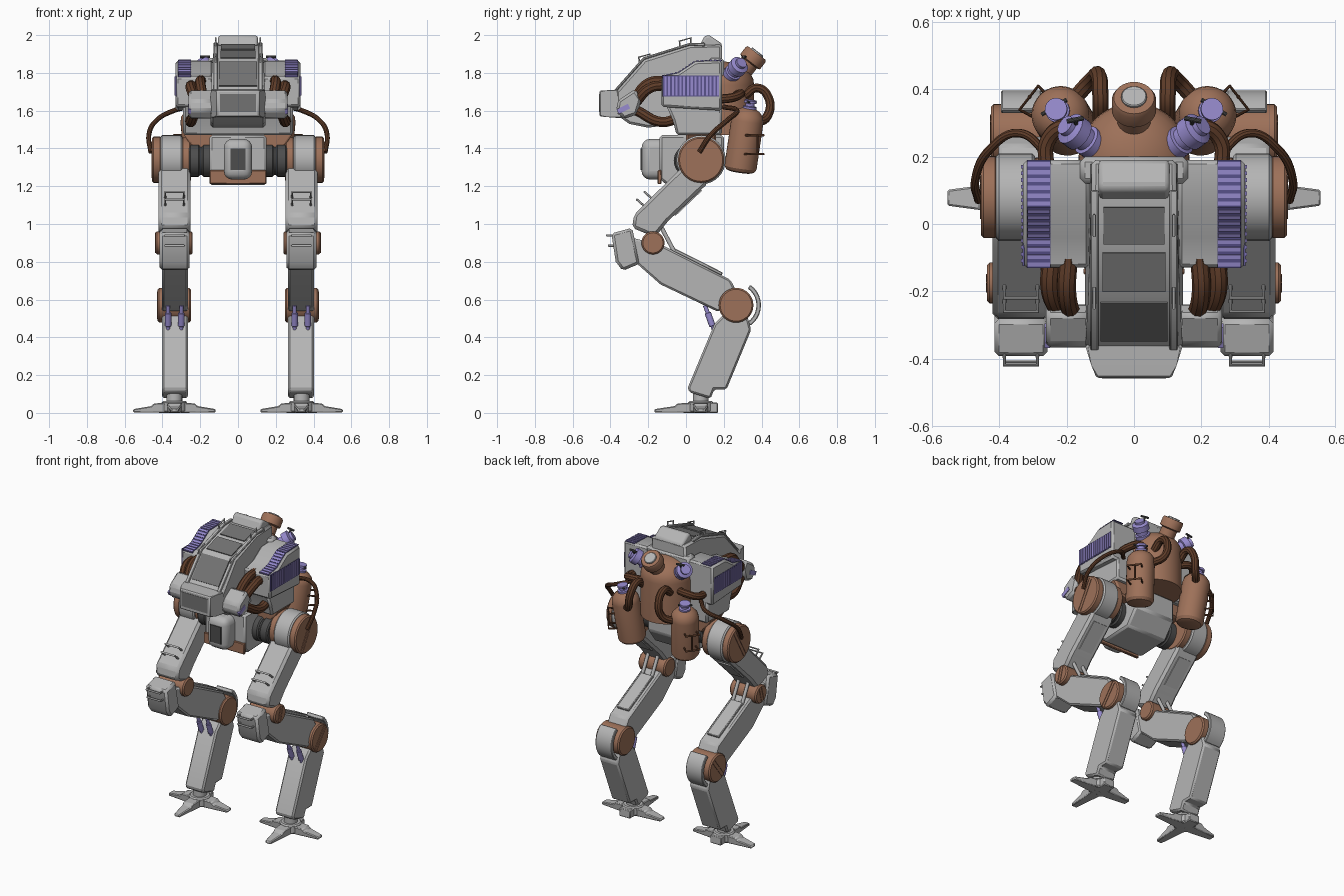
import bpy, bmesh, math
from mathutils import Vector, Matrix

if "Cube" in bpy.data.objects:
    bpy.data.objects.remove(bpy.data.objects["Cube"])

def mat(name, r, g, b):
    m = bpy.data.materials.new(name)
    m.diffuse_color = (r, g, b, 1)
    m.use_nodes = True
    m.node_tree.nodes["Principled BSDF"].inputs["Base Color"].default_value = m.diffuse_color
    return m

GRAY = mat("armour gray", .46, .46, .46)
MID = mat("panel gray", .17, .17, .17)
DARK = mat("dark steel", .075, .075, .075)
BROWN = mat("copper brown", .34, .165, .10)
HOSE = mat("hose brown", .115, .046, .022)
LILAC = mat("lilac", .31, .26, .62)
VENT = mat("vent violet", .10, .085, .26)

def finish(name, me, m, mirror, bevel=0, seg=1):
    """Shade by angle, bevel and mirror across x = 0."""
    me.materials.clear()
    me.materials.append(m)
    for p in me.polygons:
        p.use_smooth = True
    me.set_sharp_from_angle(angle=math.radians(32))
    ob = bpy.data.objects.new(name, me)
    bpy.context.collection.objects.link(ob)
    if bevel:
        b = ob.modifiers.new("bevel", 'BEVEL')
        b.width, b.segments, b.limit_method, b.angle_limit = bevel, seg, 'ANGLE', math.radians(35)
    if mirror:
        ob.modifiers.new("mirror", 'MIRROR').use_clip = False
    return ob

def to_mesh(name, bm):
    bmesh.ops.recalc_face_normals(bm, faces=bm.faces)
    me = bpy.data.meshes.new(name)
    bm.to_mesh(me)
    bm.free()
    return me

def prism(name, pts, x0, x1, m, mirror=True, bevel=.008, seg=1, taper=None, mtx=None):
    """Side profile (y, z) extruded in x; taper(y, z) scales the width."""
    bm = bmesh.new()
    c, rings = (x0 + x1) / 2, []
    for x in (x0, x1):
        rings.append([bm.verts.new((c + (x - c) * (taper(y, z) if taper else 1), y, z)) for y, z in pts])
    n = len(pts)
    bm.faces.new(rings[0])
    bm.faces.new(rings[1])
    for i in range(n):
        j = (i + 1) % n
        bm.faces.new((rings[0][i], rings[0][j], rings[1][j], rings[1][i]))
    if mtx:
        bm.transform(mtx)
    return finish(name, to_mesh(name, bm), m, mirror, bevel, seg)

def box(name, x0, x1, y0, y1, z0, z1, m, mirror=True, bevel=.008, seg=1):
    return prism(name, [(y0, z0), (y1, z0), (y1, z1), (y0, z1)], x0, x1, m, mirror, bevel, seg)

def plate(name, a, b, x0, x1, t, m, mirror=False, bevel=0):
    """Thin plate lying on the side-view line a-b, thickened to its left."""
    a, b = Vector(a), Vector(b)
    d = (b - a).normalized()
    n = Vector((-d.y, d.x)) * t
    return prism(name, [a - n * .5, b - n * .5, b + n, a + n], x0, x1, m, mirror, bevel)

def lathe(name, p0, p1, prof, m, mirror=True, n=32):
    """Turned part: (radius, fraction along p0-p1)."""
    p0, p1 = Vector(p0), Vector(p1)
    q = (p1 - p0).to_track_quat('Z', 'Y')
    L = (p1 - p0).length
    bm = bmesh.new()
    rings = [[bm.verts.new(p0 + q @ Vector((r * math.cos(2 * math.pi * i / n), r * math.sin(2 * math.pi * i / n), t * L)))
              for i in range(n)] for r, t in prof]
    for A, B in zip(rings, rings[1:]):
        for i in range(n):
            bm.faces.new((A[i], A[(i + 1) % n], B[(i + 1) % n], B[i]))
    bm.faces.new(rings[0])
    bm.faces.new(rings[-1])
    return finish(name, to_mesh(name, bm), m, mirror)

def cyl(name, p0, p1, r, m, mirror=True, n=32, c=.008):
    k = c / (Vector(p1) - Vector(p0)).length
    return lathe(name, p0, p1, [(r - c, 0), (r, k), (r, 1 - k), (r - c, 1)], m, mirror, n)

def tube(name, pts, r, m, mirror=True, smooth=True):
    cu = bpy.data.curves.new(name, 'CURVE')
    cu.dimensions, cu.bevel_depth, cu.bevel_resolution, cu.use_fill_caps = '3D', r, 3, True
    s = cu.splines.new('BEZIER')
    s.bezier_points.add(len(pts) - 1)
    for bp, p in zip(s.bezier_points, pts):
        bp.co = p
        bp.handle_left_type = bp.handle_right_type = 'AUTO' if smooth else 'VECTOR'
    s.resolution_u = 10 if smooth else 1
    tmp = bpy.data.objects.new(name + "_path", cu)
    bpy.context.collection.objects.link(tmp)
    me = bpy.data.meshes.new_from_object(tmp.evaluated_get(bpy.context.evaluated_depsgraph_get()))
    bpy.data.objects.remove(tmp)
    return finish(name, me, m, mirror)

# --- cockpit
A, B, C, D = (-.37, 1.70), (-.22, 1.87), (.02, 1.945), (.19, 1.95)
slim = lambda y, z: 1 - max(0, z - 1.8) * .9
prism("cockpit", [A, B, C, D, (.19, 1.56), (-.2, 1.51), (-.30, 1.53), (-.37, 1.58)], -.145, .145, GRAY, False, .012, 1, slim)
up = lambda p, h=.012: (p[0] - h * .6, p[1] + h)
prism("cockpit_rail", [A, up(A), up(B), up(C), (.1, 1.96), (.1, 1.94), C, B], .106, .13, GRAY, bevel=.004)
plate("windscreen", (-.345, 1.728), (-.232, 1.857), -.1, .1, .006, MID)
plate("roof_window_front", (-.20, 1.876), (-.085, 1.912), -.093, .093, .006, MID)
plate("roof_window_rear", (-.06, 1.920), (.05, 1.948), -.09, .09, .006, MID)
prism("roof_hatch", [(.07, 1.94), (.10, 1.998), (.125, 1.998), (.19, 1.955), (.19, 1.93)], -.105, .105, GRAY, False, .015, 2)
for y, z in ((-.215, 1.865), (.0, 1.95)):
    tube("roof_handle", [(.118, y - .03, z - .02), (.118, y - .035, z + .018), (.118, y + .025, z + .035), (.118, y + .025, z)], .005, GRAY, smooth=False)
prism("snout", [(-.458, 1.705), (-.42, 1.708), (-.36, 1.712), (-.34, 1.56), (-.42, 1.566), (-.458, 1.57)], -.145, .145, GRAY, False, .006, 1,
      lambda y, z: .76 if y < -.45 else .92 if y < -.4 else 1)
plate("snout_lens", (-.456, 1.592), (-.456, 1.688), -.095, .095, .004, MID)

# --- side pods and thick front hoses
prism("cheek_pod", [(-.37, 1.60), (-.36, 1.655), (-.27, 1.715), (-.235, 1.66), (-.26, 1.58), (-.33, 1.555)], .13, .262, GRAY, bevel=.014)
plate("pod_lamp", (-.36, 1.59), (-.30, 1.62), .25, .266, .018, LILAC, True)
tube("upper_hose", [(.195, -.10, 1.76), (.20, -.2, 1.745), (.185, -.275, 1.66)], .028, HOSE)
tube("middle_hose", [(.245, -.10, 1.735), (.25, -.19, 1.72), (.22, -.27, 1.64)], .028, HOSE)
tube("lower_hose", [(.25, -.03, 1.565), (.25, -.13, 1.54), (.225, -.26, 1.60)], .028, HOSE)

# --- shoulders with louvred vents
top = [(-.13, 1.78), (-.04, 1.80), (.05, 1.86), (.19, 1.865)]
prism("shoulder", top + [(.19, 1.60), (-.13, 1.62)], .13, .33, GRAY, bevel=.012)
prism("lower_hull", [(-.11, 1.64), (.19, 1.64), (.19, 1.47), (-.05, 1.47), (-.07, 1.55)], -.29, .29, GRAY, False, .012)
box("back_plate", -.16, .16, .12, .20, 1.5, 1.88, GRAY, False, .015)
box("side_vent", .325, .332, -.125, .175, 1.675, 1.785, VENT, bevel=0)
for i in range(15):
    y = -.115 + i * .02
    box("side_louvre", .33, .336, y, y + .011, 1.68, 1.782, LILAC, bevel=0)
for a, b in zip(top, top[1:]):
    plate("top_vent", a, b, .248, .318, .003, VENT, True)
    a, b = Vector(a), Vector(b)
    n = round((b - a).length / .022)
    for i in range(n):
        plate("top_louvre", a.lerp(b, (i + .2) / n), a.lerp(b, (i + .75) / n), .25, .316, .007, LILAC, True)

# --- boiler on the back with cap and valves
dome = [(.165, 0), (.165, .68)] + [(.165 * math.cos(t) + .002, .68 + .32 * math.sin(t)) for t in (.25, .5, .75, 1, 1.25, 1.5)]
lathe("boiler", (0, .195, 1.47), (0, .195, 1.86), dome, BROWN, False, 40)
lathe("boiler_cap", (0, .27, 1.77), (0, .375, 1.905), [(.05, 0), (.05, .62), (.066, .66), (.066, .93), (.06, 1)], BROWN, False)
cyl("cap_button", (0, .36, 1.885), (0, .381, 1.912), .038, GRAY, False, 24, .003)
lathe("boiler_valve", (.10, .22, 1.77), (.205, .295, 1.855),
      [(.046, 0), (.046, .4), (.036, .42), (.036, .58), (.05, .6), (.05, .85), (.03, .9), (.03, 1)], LILAC, n=24)
cyl("valve_stem", (.17, .285, 1.84), (.175, .31, 1.885), .007, DARK, n=10, c=.002)
tube("valve_wheel", [(.15, .315, 1.885), (.2, .305, 1.885)], .007, DARK)
tube("shoulder_pipe", [(.13, .26, 1.68), (.2, .29, 1.69), (.255, .25, 1.67), (.26, .16, 1.66)], .024, HOSE)
tube("tank_pipe", [(.1, .31, 1.68), (.1, .38, 1.72), (.105, .44, 1.66), (.125, .43, 1.57), (.18, .37, 1.53)], .024, HOSE)

# --- hanging tanks
t0, t1 = (.195, .285, 1.275), (.225, .335, 1.615)
lathe("tank", t0, t1, [(.055, 0), (.075, .02), (.086, .07), (.086, .8), (.08, .88), (.06, .95), (.03, 1)], BROWN)
lathe("tank_valve", (.225, .335, 1.60), (.232, .342, 1.655), [(.036, 0), (.036, .4), (.024, .45), (.024, .7), (.033, .75), (.033, 1)], LILAC, n=24)
tube("tank_wheel", [(.20, .37, 1.645), (.275, .325, 1.645)], .006, DARK)
for z in (1.37, 1.47):
    tube("tank_rung", [(.235, .36, z), (.285, .41, z), (.34, .34, z), (.265, .30, z)], .006, HOSE, smooth=False)
tube("rung_rail", [(.31, .378, 1.37), (.31, .378, 1.47)], .006, HOSE)
tube("hip_hose", [(.25, .20, 1.62), (.34, .27, 1.60), (.43, .22, 1.55), (.472, .13, 1.47), (.462, .07, 1.38)], .013, HOSE)

# --- pelvis
prism("pelvis", [(-.14, 1.24), (-.14, 1.47), (.2, 1.47), (.2, 1.32), (.12, 1.215), (-.1, 1.205)], -.15, .15, GRAY, False, .012)
box("pelvis_front", -.075, .075, -.235, .0, 1.235, 1.45, GRAY, False, .045, 4)
plate("pelvis_panel", (-.236, 1.285), (-.236, 1.40), -.04, .04, .004, DARK)
box("pelvis_trim", -.15, .15, -.15, -.13, 1.212, 1.285, BROWN, False, .004)
prism("waist_skirt", [(.0, 1.385), (.16, 1.385), (.16, 1.48), (.0, 1.48)], -.29, .29, BROWN, False, .01, 1,
      lambda y, z: 1 if z > 1.4 else .8)
for x, r in ((.13, .085), (.165, .075), (.20, .085)):
    cyl("hip_axle", (x, .02, 1.335), (x + .06, .02, 1.335), r, DARK)

# --- hips
cyl("hip_drum", (.25, .08, 1.34), (.30, .08, 1.34), .118, BROWN)
cyl("hip_disc", (.405, .08, 1.34), (.455, .08, 1.34), .122, BROWN, n=40)
cyl("hip_housing", (.295, .08, 1.34), (.41, .08, 1.34), .13, GRAY)

def slot(name, y, z, r, ang, x):
    """Two narrow ribs across a joint disc."""
    d = Vector((math.cos(ang), math.sin(ang))) * r
    for s in (-.012, .012):
        c = Vector((y, z)) + Vector((-math.sin(ang), math.cos(ang))) * s
        plate(name, c - d * .95, c + d * .95, x - .003, x + .003, .003, BROWN, True)
slot("hip_slot", .08, 1.34, .11, 1.05, .455)

# --- thigh, knee and shank
prism("thigh", [(.02, 1.34), (.13, 1.30), (.105, 1.205), (-.095, 1.015), (-.165, .93), (-.285, .98), (-.275, 1.05), (-.075, 1.247)],
      .252, .42, GRAY, bevel=.016)
plate("thigh_rear_panel", (.08, 1.18), (-.06, 1.047), .29, .385, .006, GRAY, True)
prism("knee_cap", [(-.395, .95), (-.285, .98), (-.245, .79), (-.335, .752), (-.372, .80)], .257, .415, GRAY, bevel=.014)
cyl("knee_joint", (.24, -.175, .9), (.437, -.175, .9), .061, BROWN)
slot("knee_slot", -.175, .9, .055, 1.3, .437)
prism("shank", [(-.30, .93), (-.13, .89), (.235, .705), (.28, .62), (.17, .535), (-.135, .68), (-.26, .79)], .265, .403, GRAY, bevel=.01)
plate("shank_rear_panel", (.19, .732), (-.07, .863), .29, .378, -.012, GRAY, True, .004)
for x in (.30, .37):
    cyl("knee_rod", (x, -.15, 1.02), (x, -.055, .84), .011, GRAY, n=12, c=.002)
    cyl("ankle_piston", (x, .10, .57), (x, .155, .42), .011, LILAC, n=12, c=.002)
    cyl("piston_sleeve", (x, .115, .53), (x, .14, .46), .017, LILAC, n=12, c=.002)
for y, z in ((-.225, 1.10), (-.185, 1.14)):
    tube("thigh_handle", [(.287, y + .01, z - .01), (.287, y - .035, z + .03), (.385, y - .035, z + .03), (.385, y + .01, z - .01)], .006, GRAY, smooth=False)
for y, z in ((-.385, .94), (-.375, .885)):
    tube("knee_handle", [(.287, y + .01, z), (.287, y - .035, z), (.385, y - .035, z), (.385, y + .01, z)], .006, GRAY, smooth=False)

# --- ankle joint and lower leg
cyl("ankle_joint", (.25, .265, .57), (.425, .265, .57), .092, BROWN)
slot("ankle_slot", .265, .57, .085, .9, .425)
arc = [math.radians(a) for a in range(-55, 56, 11)]
prism("heel_guard", [(.265 + .132 * math.cos(a), .57 + .132 * math.sin(a)) for a in arc] +
      [(.265 + .108 * math.cos(a), .57 + .108 * math.sin(a)) for a in reversed(arc)], .275, .395, GRAY, bevel=.004)
prism("lower_leg", [(.21, .53), (.15, .47), (.01, .135), (.015, .11), (.13, .075), (.15, .125), (.215, .125), (.345, .44), (.32, .53)],
      .265, .402, GRAY, bevel=.01)

# --- feet: three long toes and a short heel
FX, FY = .337, .078
cyl("foot_stub", (FX, FY, .03), (FX, FY, .13), .042, GRAY, n=20)
cyl("foot_hub", (FX, FY, .002), (FX, FY, .062), .068, GRAY, n=12)
for name, L, ang in (("front_toe", .245, 180), ("outer_toe", .218, -90), ("inner_toe", .218, 90), ("heel", .092, 0)):
    pts = [(0, 0), (0, .055), (.09, .055), (.092, 0)] if name == "heel" else \
        [(0, 0), (0, .056), (L * .5, .05), (L * .56, .036), (L, .02), (L, .002)]
    prism(name, pts, -.042, .042, GRAY, bevel=.005, taper=lambda y, z: 1 - max(0, y - .08) * 3.2,
          mtx=Matrix.Translation((FX, FY, 0)) @ Matrix.Rotation(math.radians(ang), 4, 'Z'))
